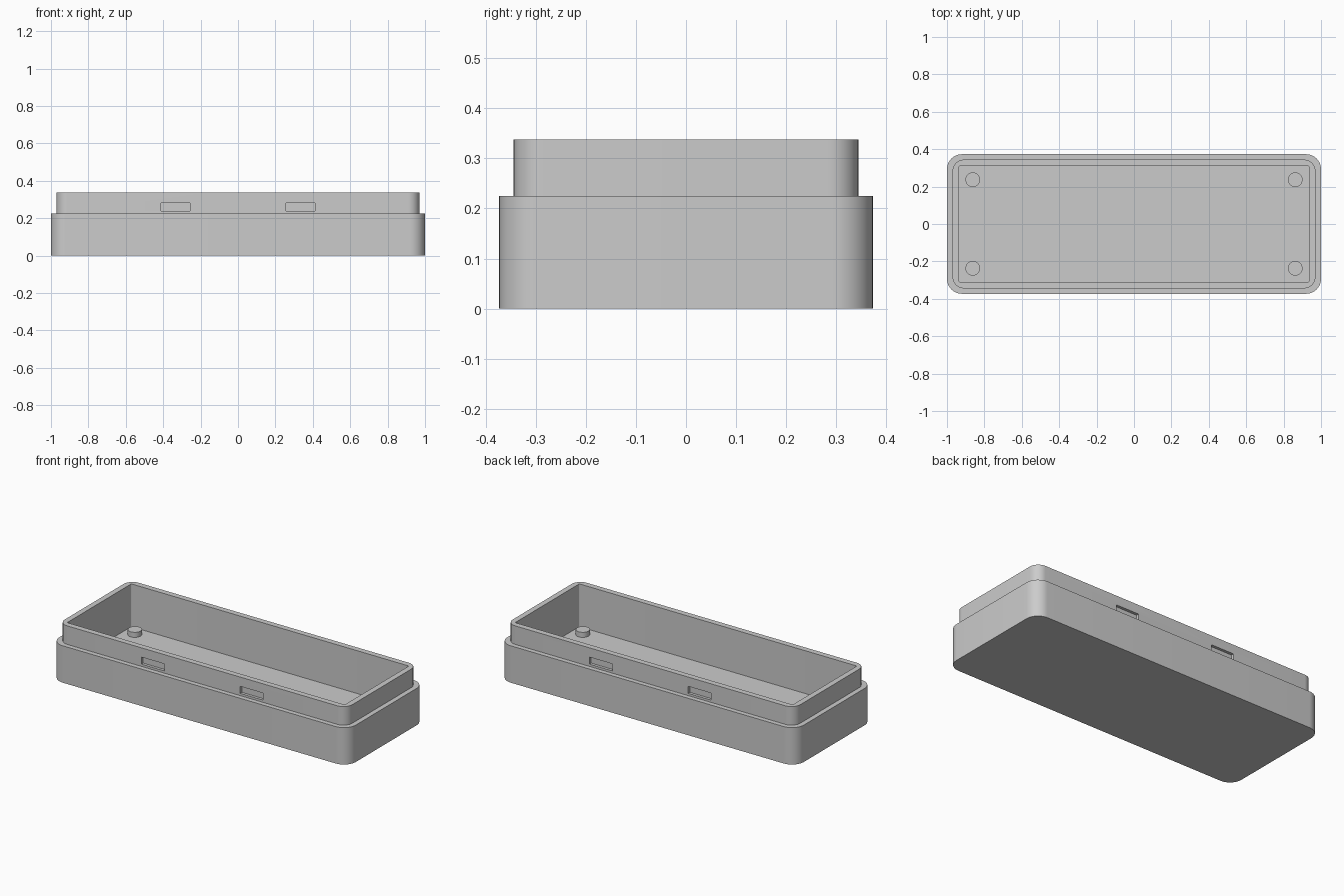
import bpy
import bmesh
from math import cos, sin, pi, radians

cube = bpy.data.objects.get("Cube")
if cube:
    bpy.data.objects.remove(cube, do_unlink=True)

# Material
grey = bpy.data.materials.new("light grey plastic")
grey.use_nodes = True
colour = (0.6, 0.6, 0.6, 1)
grey.diffuse_color = colour
grey.node_tree.nodes["Principled BSDF"].inputs["Base Color"].default_value = colour

ARC = 12  # steps per rounded corner


def ring(bm, half_x, half_y, radius, z):
    """Rounded rectangle of vertices at one height."""
    verts = []
    for quarter, (sx, sy) in enumerate([(1, 1), (-1, 1), (-1, -1), (1, -1)]):
        for step in range(ARC + 1):
            a = (quarter + step / ARC) * pi / 2
            verts.append(bm.verts.new((sx * (half_x - radius) + radius * cos(a),
                                       sy * (half_y - radius) + radius * sin(a), z)))
    return verts


def loft(name, sections):
    """Join rings in order and cap both ends."""
    bm = bmesh.new()
    rings = [ring(bm, *s) for s in sections]
    count = len(rings[0])
    for low, high in zip(rings, rings[1:]):
        for i in range(count):
            j = (i + 1) % count
            bm.faces.new((low[i], low[j], high[j], high[i]))
    bm.faces.new(rings[0][::-1])
    bm.faces.new(rings[-1])
    bmesh.ops.recalc_face_normals(bm, faces=bm.faces)
    mesh = bpy.data.meshes.new(name)
    bm.to_mesh(mesh)
    bm.free()
    mesh.materials.append(grey)
    obj = bpy.data.objects.new(name, mesh)
    bpy.context.collection.objects.link(obj)
    return obj


def select(obj):
    bpy.ops.object.select_all(action='DESELECT')
    obj.select_set(True)
    bpy.context.view_layer.objects.active = obj


def smooth(obj):
    select(obj)
    bpy.ops.object.shade_smooth_by_angle(angle=radians(30))


# Tray: outer wall, ledge, lip, then down the inside to the floor
LEDGE, TOP, FLOOR = 0.225, 0.338, 0.077
tray = loft("tray", [
    (1.0, 0.373, 0.08, 0),
    (1.0, 0.373, 0.08, LEDGE),
    (0.97, 0.344, 0.06, LEDGE),
    (0.97, 0.344, 0.06, TOP),
    (0.936, 0.309, 0.006, TOP),
    (0.936, 0.309, 0.006, FLOOR),
])

# Shallow latch slots in the lip, two on each long side
for sx in (-1, 1):
    for sy in (-1, 1):
        bpy.ops.mesh.primitive_cube_add(size=1, location=(sx * 0.333, sy * 0.352, 0.26))
        cutter = bpy.context.object
        cutter.name = "slot_cutter"
        cutter.scale = (0.155, 0.05, 0.043)
        cutter.hide_render = True
        cutter.data.materials.append(grey)
        cut = tray.modifiers.new("slot", 'BOOLEAN')
        cut.operation = 'DIFFERENCE'
        cut.solver = 'EXACT'
        cut.object = cutter
        select(tray)
        bpy.ops.object.modifier_apply(modifier=cut.name)
        bpy.data.objects.remove(cutter, do_unlink=True)
smooth(tray)

# Round mounting pegs in the corners of the floor
PEG = 0.031
for x_name, sx in (("left", 1), ("right", -1)):
    for y_name, sy in (("front", -1), ("back", 1)):
        bpy.ops.mesh.primitive_cylinder_add(
            vertices=48, radius=0.039, depth=PEG + 0.01,
            location=(sx * 0.862, sy * 0.237, FLOOR + PEG / 2 - 0.005))
        peg = bpy.context.object
        peg.name = f"{y_name}_{x_name}_peg"
        peg.data.materials.append(grey)
        smooth(peg)
